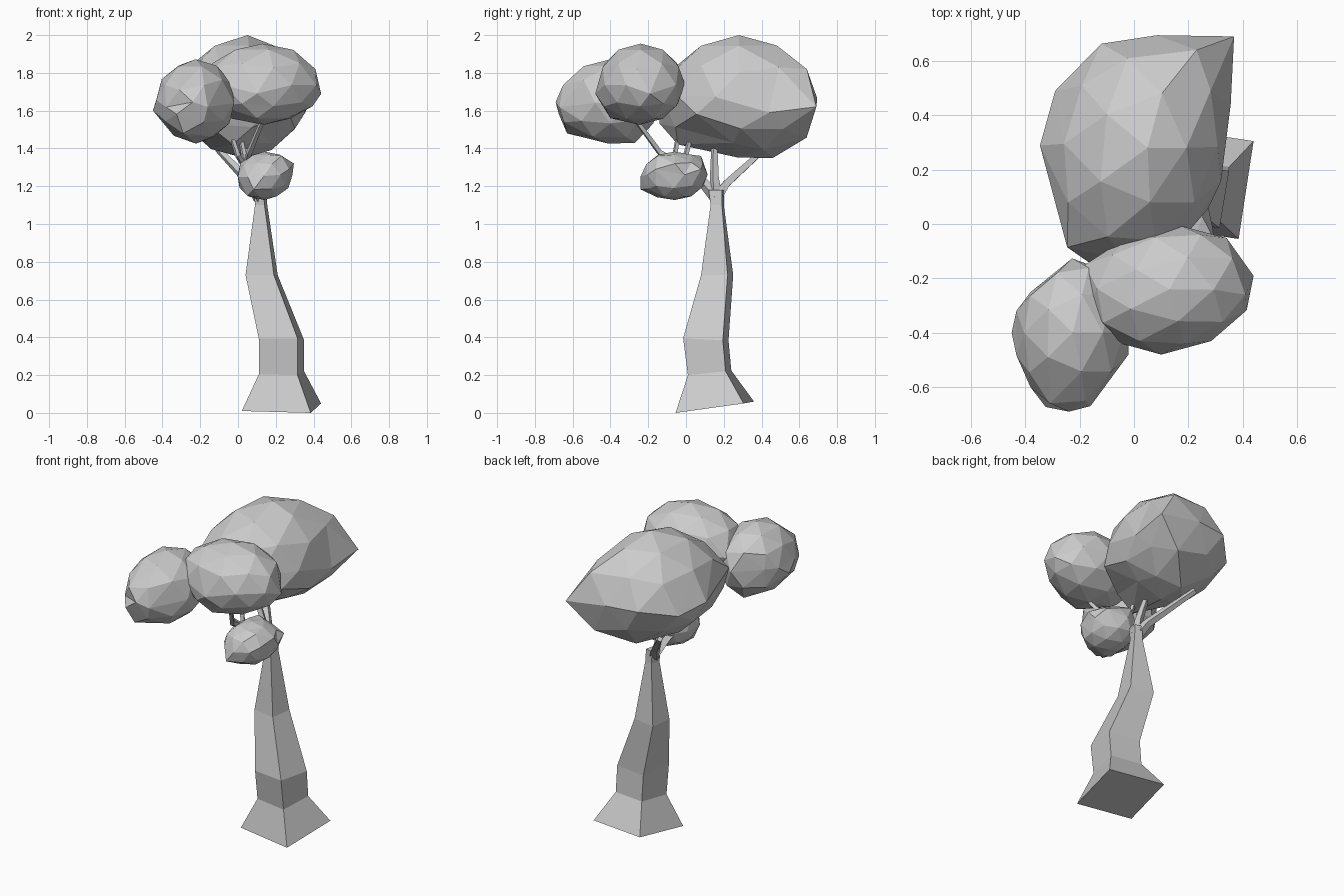
import bpy, bmesh, math
from mathutils import Vector, Matrix

if "Cube" in bpy.data.objects:
    bpy.data.objects.remove(bpy.data.objects["Cube"])

grey = bpy.data.materials.new("plain_grey")
grey.use_nodes = True
grey.diffuse_color = (0.6, 0.6, 0.6, 1)
grey.node_tree.nodes["Principled BSDF"].inputs["Base Color"].default_value = (0.6, 0.6, 0.6, 1)


def finish(bm, name):
    bmesh.ops.recalc_face_normals(bm, faces=bm.faces)
    mesh = bpy.data.meshes.new(name)
    bm.to_mesh(mesh)
    bm.free()
    mesh.materials.append(grey)
    obj = bpy.data.objects.new(name, mesh)
    bpy.context.collection.objects.link(obj)
    return obj


def loft(name, rings):
    """Skin a run of four-cornered rings and cap both ends."""
    bm = bmesh.new()
    loops = [[bm.verts.new(p) for p in ring] for ring in rings]
    for low, high in zip(loops, loops[1:]):
        for i in range(4):
            j = (i + 1) % 4
            bm.faces.new((low[i], low[j], high[j], high[i]))
    bm.faces.new(loops[0])
    bm.faces.new(loops[-1])
    return finish(bm, name)


def trunk_ring(left, right, across, along, z, tilt=0.0):
    """Parallelogram ring from its front-left and front-right corners and its side vector."""
    a, b = Vector((*left, z + tilt / 5)), Vector((*right, z))
    side = Vector((across, along, tilt))
    return [a, b, b + side, a + side]


def branch(name, path, start, end):
    """Tapered square limb along a path."""
    pts = [Vector(p) for p in path]
    rings = []
    for i, p in enumerate(pts):
        axis = (pts[min(i + 1, len(pts) - 1)] - pts[max(i - 1, 0)]).normalized()
        u = axis.cross(Vector((0.3, 1, 0.1))).normalized()
        v = axis.cross(u)
        r = start + (end - start) * i / (len(pts) - 1)
        rings.append([p + u * r, p + v * r, p - u * r, p - v * r])
    return loft(name, rings)


def foliage(name, centre, half, pulls, shear=0.0, spread=0.4):
    """Faceted ellipsoid, sheared sideways, with areas pulled to given points."""
    bm = bmesh.new()
    bmesh.ops.create_icosphere(bm, subdivisions=2, radius=1)
    centre = Vector(centre)
    place = Matrix(((half[0], shear * half[1], 0), (0, half[1], 0), (0, 0, half[2])))
    back = place.inverted()
    for point in pulls:
        goal = back @ (Vector(point) - centre)
        near = max(bm.verts, key=lambda v: v.co.normalized().dot(goal.normalized()))
        aim, move = near.co.normalized(), goal - near.co
        for v in bm.verts:
            angle = v.co.angle(aim)
            v.co += move * math.exp(-(angle / spread) ** 2)
    for v in bm.verts:
        v.co = place @ v.co + centre
    return finish(bm, name)


# Trunk with a flared, slightly tilted foot
loft("trunk", [
    trunk_ring((0.02, 0.0), (0.385, -0.055), 0.055, 0.36, 0.0, 0.05),
    trunk_ring((0.11, 0.04), (0.315, 0.01), 0.035, 0.20, 0.20, 0.02),
    trunk_ring((0.11, 0.015), (0.315, -0.015), 0.035, 0.21, 0.395, -0.01),
    trunk_ring((0.04, 0.11), (0.19, 0.08), 0.02, 0.14, 0.73),
    trunk_ring((0.09, 0.14), (0.14, 0.13), 0.015, 0.06, 1.10),
    trunk_ring((0.085, 0.13), (0.135, 0.12), 0.015, 0.07, 1.18),
])

# Branches fanning out of the trunk top
fork = (0.11, 0.16, 1.14)
branch("back_branch", [fork, (0.07, 0.21, 1.21), (-0.11, 0.42, 1.40)], 0.035, 0.018)
branch("upper_branch", [fork, (0.09, 0.15, 1.24), (0.02, 0.15, 1.45)], 0.035, 0.015)
branch("front_branch", [fork, (0.08, 0.09, 1.22), (0.04, 0.0, 1.30)], 0.035, 0.02)
joint = (0.04, 0.0, 1.30)
branch("long_front_branch", [joint, (0.06, -0.14, 1.38), (0.14, -0.28, 1.57)], 0.02, 0.013)
branch("middle_front_branch", [joint, (0.0, -0.06, 1.36), (-0.04, -0.04, 1.48)], 0.018, 0.012)
branch("inner_branch", [joint, (0.03, 0.0, 1.37), (0.01, 0.03, 1.48)], 0.018, 0.012)

# Foliage masses
foliage("back_foliage", (0.02, 0.28, 1.67), (0.32, 0.40, 0.32), [
    (0.05, 0.28, 2.0), (0.355, 0.68, 1.64), (-0.12, 0.66, 1.67), (-0.34, 0.26, 1.67),
    (-0.29, 0.49, 1.62), (0.355, 0.44, 1.59), (0.23, 0.64, 1.82), (0.20, 0.64, 1.46),
    (0.27, 0.05, 1.58), (-0.24, -0.08, 1.70), (-0.17, -0.13, 1.53), (-0.03, -0.05, 1.42),
    (0.03, 0.46, 1.35), (0.18, 0.25, 1.43)], 0.09)
foliage("upper_foliage", (0.13, -0.24, 1.74), (0.31, 0.235, 0.215), [
    (-0.18, -0.15, 1.72), (0.44, -0.19, 1.69), (0.10, -0.48, 1.69), (0.41, -0.26, 1.82),
    (0.10, -0.40, 1.56)], 0.15)
foliage("front_foliage", (-0.225, -0.40, 1.65), (0.21, 0.28, 0.222), [
    (-0.45, -0.40, 1.60), (-0.31, -0.685, 1.60), (-0.16, -0.67, 1.62), (-0.38, -0.60, 1.62),
    (-0.02, -0.48, 1.64), (-0.29, -0.63, 1.48), (-0.31, -0.66, 1.71), (-0.22, -0.27, 1.43),
    (-0.38, -0.25, 1.66)])
foliage("lower_foliage", (0.14, -0.06, 1.255), (0.15, 0.175, 0.128), [
    (0.30, -0.05, 1.31), (0.08, -0.24, 1.19), (0.23, -0.15, 1.36), (0.09, 0.08, 1.36),
    (0.27, 0.08, 1.29), (0.05, -0.15, 1.15), (0.0, -0.14, 1.25), (0.27, -0.16, 1.29)])
